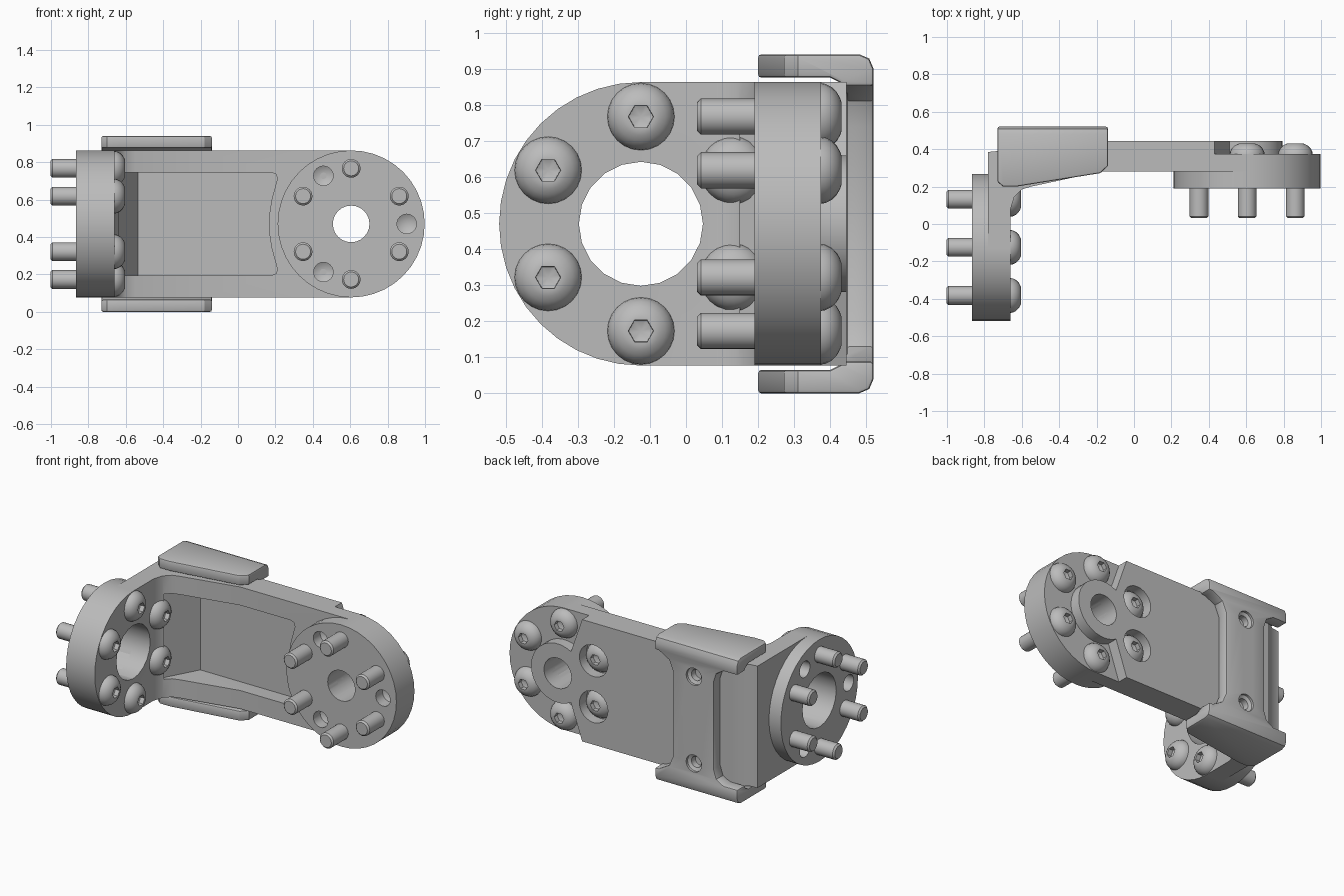
import bpy, bmesh
from math import sin, cos, pi, radians
from mathutils import Vector

if "Cube" in bpy.data.objects:
    bpy.data.objects.remove(bpy.data.objects["Cube"])

grey = bpy.data.materials.new("plain grey")
grey.use_nodes = True
grey.diffuse_color = (0.5, 0.5, 0.5, 1)
grey.node_tree.nodes["Principled BSDF"].inputs["Base Color"].default_value = (0.5, 0.5, 0.5, 1)

MID = 0.47                          # mirror height
ARM = (0.605, 0.28, MID)            # centre of the front-facing flange
SIDE = (-0.66, -0.125, MID)         # centre of the side flange
R, BOLT_R = 0.393, 0.297


def finish(name, bm):
    bmesh.ops.recalc_face_normals(bm, faces=bm.faces)
    me = bpy.data.meshes.new(name)
    bm.to_mesh(me)
    bm.free()
    me.materials.append(grey)
    ob = bpy.data.objects.new(name, me)
    bpy.context.collection.objects.link(ob)
    return ob


def prism(name, pts, plane, lo, hi):
    """Extrude an outline drawn in plane xy, xz or yz along the remaining axis."""
    place = {"xy": lambda a, b, c: (a, b, c),
             "xz": lambda a, b, c: (a, c, b),
             "yz": lambda a, b, c: (c, a, b)}[plane]
    bm = bmesh.new()
    low, high = [[bm.verts.new(place(a, b, c)) for a, b in pts] for c in (lo, hi)]
    bm.faces.new(low)
    bm.faces.new(high)
    n = len(pts)
    for i in range(n):
        j = (i + 1) % n
        bm.faces.new((low[i], low[j], high[j], high[i]))
    return finish(name, bm)


def lathe(name, profile, loc, axis, seg=24, hex_below=0):
    """Turn (radius, height) points about an axis; small radii become hexagonal."""
    bm = bmesh.new()
    rings = []
    for r, h in profile:
        if r == 0:
            rings.append([bm.verts.new((0, 0, h))] * seg)
            continue
        ring = []
        for i in range(seg):
            t = 2 * pi * i / seg
            k = r
            if r < hex_below and h > 0:
                k = r * cos(pi / 6) / cos(t % (pi / 3) - pi / 6)
            ring.append(bm.verts.new((k * cos(t), k * sin(t), h)))
        rings.append(ring)
    for a, b in zip(rings, rings[1:]):
        for i in range(seg):
            j = (i + 1) % seg
            bm.faces.new(list(dict.fromkeys((a[i], a[j], b[j], b[i]))))
    quat = Vector(axis).to_track_quat("Z", "Y")
    for v in bm.verts:
        v.co = quat @ v.co + Vector(loc)
    return finish(name, bm)


def cylinder(name, r, lo, hi, loc, axis, seg=32):
    return lathe(name, [(0, lo), (r, lo), (r, hi), (0, hi)], loc, axis, seg)


def cut(ob, cutters):
    bpy.context.view_layer.objects.active = ob
    for c in cutters:
        mod = ob.modifiers.new("cut", "BOOLEAN")
        mod.operation, mod.solver, mod.object = "DIFFERENCE", "EXACT", c
        bpy.ops.object.modifier_apply(modifier=mod.name)


def mirrored(pts):
    """Complete an outline by reflecting its lower half about the mid height."""
    return pts + [(a, 2 * MID - b) for a, b in reversed(pts)]


def on_arm(deg, y):
    t = radians(deg)
    return (ARM[0] + BOLT_R * cos(t), y, MID + BOLT_R * sin(t))


def on_side(deg, x):
    t = radians(deg)
    return (x, SIDE[1] + BOLT_R * cos(t), MID + BOLT_R * sin(t))


Y, X = (0, 1, 0), (1, 0, 0)

# L-shaped arm body
arm = prism("arm_body", [
    (0.605, 0.28), (-0.18, 0.28), (-0.55, 0.2), (-0.6, 0.185), (-0.64, 0.145),
    (-0.66, 0.08), (-0.66, -0.125), (-0.78, -0.125), (-0.78, 0.385), (-0.73, 0.39),
    (-0.65, 0.445), (0.43, 0.445), (0.43, 0.375), (0.605, 0.375)],
    "xy", MID - R, MID + R)

# rounded tongue on the back of the arm
arc = [(ARM[0] + 0.19 * cos(radians(a)), MID + 0.19 * sin(radians(a)))
       for a in range(-120, 121, 12)]
tongue = prism("arm_tongue", [(0.43, MID - R)] + arc + [(0.43, MID + R)], "xz", 0.34, 0.445)

# round flanges
front_flange = cylinder("front_flange", R, 0.19, 0.374, (ARM[0], 0, MID), Y, 40)
side_flange = cylinder("side_flange", R, -0.205, 0, SIDE, X, 40)

# cutters: centre bores, screw recesses, blind holes, pocket
bore = cylinder("bore_cutter", 0.098, 0, 0.6, (ARM[0], 0, MID), Y, 24)
side_bore = cylinder("side_bore_cutter", 0.172, -0.5, 0.3, SIDE, X, 20)
recesses = [cylinder("recess_cutter", 0.102, 0.375, 0.6, on_arm(a, 0), Y, 24)
            for a in (150, 210)]
blind = [(0, -0.02), (0.052, -0.02), (0.052, 0.07), (0, 0.1)]
front_holes = [lathe("hole_cutter", blind, on_arm(a, 0.19), Y) for a in (0, 120, 240)]
side_holes = [lathe("hole_cutter", blind, on_side(a, -0.865), X) for a in (60, 180, 300)]
pocket = prism("pocket_cutter", mirrored([
    (-0.66, 0.195), (0.18, 0.195), (0.205, 0.205), (0.21, 0.23), (0.18, 0.34), (0.166, 0.43)]),
    "xz", 0.15, 0.38)
for v in pocket.data.vertices:      # slope the inner end wall
    if v.co.x < -0.6 and v.co.y > 0.3:
        v.co.x = -0.535

cut(arm, [bore, side_bore, pocket] + recesses + side_holes)
cut(tongue, [bore] + recesses)
cut(front_flange, [bore] + front_holes)
cut(side_flange, [side_bore] + side_holes)

# wrap-around clip
clip = prism("clip", mirrored([
    (0.15, 0.065), (0.4, 0.065), (0.43, 0.08), (0.445, 0.11)])[::-1] + [
    (0.15, 0.0), (0.48, 0.0), (0.508, 0.012), (0.52, 0.04),
    (0.52, 0.9), (0.508, 0.928), (0.48, 0.94), (0.15, 0.94)],
    "yz", -0.73, -0.14)
slant = prism("slant_cutter", [
    (-0.76, 0.26), (-0.73, 0.225), (-0.7, 0.2), (-0.63, 0.2), (-0.18, 0.272), (-0.14, 0.31),
    (-0.1, 0.35), (-0.1, 0.1), (-0.76, 0.1)], "xy", -0.1, 1.1)
notches = [
    prism("notch_cutter", mirrored([(-0.1, 0.085), (-0.17, 0.09), (-0.24, 0.13), (-0.27, 0.2)]),
          "xz", 0.4, 0.6),
    prism("notch_cutter", mirrored([(-0.8, 0.1), (-0.63, 0.1), (-0.58, 0.13), (-0.56, 0.19)]),
          "xz", 0.4, 0.6)]
clip_holes = [lathe("clip_hole_cutter", [(0, 0.1), (0.055, 0.1), (0.055, -0.015), (0.035, -0.025),
                                         (0.035, -0.065), (0, -0.07)],
                    (-0.42, 0.52, MID + s * 0.28), Y) for s in (-1, 1)]
cut(clip, [slant] + notches)
bevel = clip.modifiers.new("soft_edges", "BEVEL")
bevel.width, bevel.segments, bevel.limit_method = 0.012, 2, "ANGLE"
bevel.angle_limit = radians(50)
bpy.context.view_layer.objects.active = clip
bpy.ops.object.modifier_apply(modifier=bevel.name)
cut(clip, clip_holes)

# button-head screws with hexagonal sockets
screw = [(0, -0.343), (0.04, -0.343), (0.05, -0.333), (0.05, 0), (0.093, 0), (0.091, 0.012),
         (0.082, 0.03), (0.068, 0.044), (0.052, 0.053), (0.04, 0.057), (0.035, 0.057),
         (0.034, 0.028), (0, 0.016)]
screws = []
for a in (30, 90, 150, 210, 270, 330):
    screws.append(lathe("front_screw", screw, on_arm(a, 0.374), Y, 24, 0.037))
    screws.append(lathe("side_screw", screw, on_side(a, SIDE[0]), X, 24, 0.037))

# remove helpers, smooth the round surfaces
for c in [bore, side_bore, pocket, slant] + recesses + front_holes + side_holes + notches + clip_holes:
    bpy.data.objects.remove(c)
for ob in bpy.context.view_layer.objects:
    ob.select_set(False)
parts = [arm, tongue, front_flange, side_flange, clip] + screws
for ob in parts:
    ob.select_set(True)
bpy.context.view_layer.objects.active = arm
bpy.ops.object.shade_smooth_by_angle(angle=radians(30))
